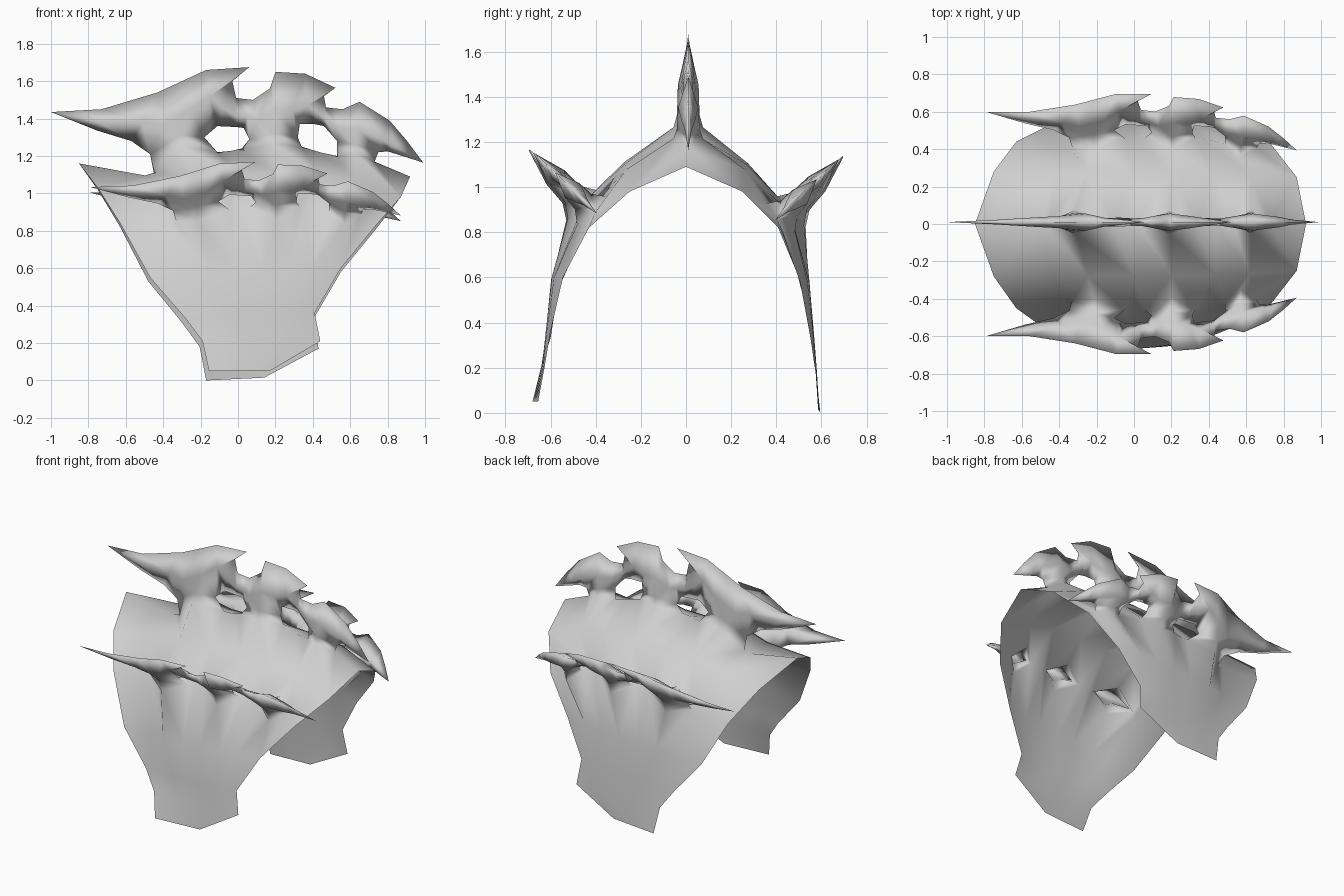
import bpy, bmesh
from mathutils import Vector

if "Cube" in bpy.data.objects:
    bpy.data.objects.remove(bpy.data.objects["Cube"])

grey = bpy.data.materials.new("light grey")
grey.diffuse_color = (0.63, 0.63, 0.63, 1)
grey.use_nodes = True
grey.node_tree.nodes["Principled BSDF"].inputs["Base Color"].default_value = grey.diffuse_color

# Arched shell: each row is left edge, right edge, outward bulge (y, z)
rows = [
    ((-.155, -.68, .05), (.17, -.655, .05), (0, 0)),
    ((-.19, -.64, .21), (.44, -.625, .21), (-.005, 0)),
    ((-.28, -.60, .33), (.41, -.60, .36), (-.02, 0)),
    ((-.47, -.565, .55), (.55, -.545, .60), (-.04, .01)),
    ((-.63, -.45, .84), (.73, -.43, .82), (-.025, .07)),
    ((-.75, -.28, 1.03), (.87, -.25, .98), (-.01, .10)),
    ((-.85, 0, 1.16), (.92, 0, 1.09), (0, .10)),
    ((-.75, .28, 1.02), (.87, .25, .98), (.01, .10)),
    ((-.63, .44, .82), (.73, .43, .80), (.025, .07)),
    ((-.48, .515, .53), (.55, .505, .58), (.035, .01)),
    ((-.30, .555, .31), (.41, .55, .34), (.015, 0)),
    ((-.205, .575, .18), (.43, .575, .17), (.005, 0)),
    ((-.17, .595, 0), (.14, .585, .015), (0, 0)),
]
# column position and share of the bulge; crest rows dip beside the first post
cols = [(0, 0), (.2, .3), (.31, .9), (.46, 1), (.588, 1.1),
        (.73, 1.1), (.845, .9), (1, 0)]
dips = {4: -.2, 6: -.5, 8: -.2}
post_cols = (2, 4, 6)

bm = bmesh.new()
grid = []
for r, (left, right, (by, bz)) in enumerate(rows):
    line = []
    for c, (f, share) in enumerate(cols):
        if c == 1:
            share = dips.get(r, share)
        p = Vector(left).lerp(Vector(right), f)
        line.append(bm.verts.new(p + Vector((0, by, bz)) * share))
    grid.append(line)
for a, b in zip(grid, grid[1:]):
    for i in range(len(cols) - 1):
        bm.faces.new((a[i], a[i + 1], b[i + 1], b[i]))

# diamond openings where the hollow posts leave the shell
centres = [grid[r][c] for r in dips for c in post_cols]
res = bmesh.ops.bevel(bm, geom=centres, offset=.085, segments=1,
                      profile=.5, affect='VERTICES')
hole_faces = [f for f in res["faces"] if f.is_valid and len(f.verts) == 4
              and f.calc_area() < .03]
holes = [(f.calc_center_median(), list(f.verts)) for f in hole_faces]
bmesh.ops.delete(bm, geom=hole_faces, context='FACES_ONLY')

# Crest stations: top x, top z, bottom x, bottom z, half thickness
stations = [
    (-1, 1.435, -1, 1.435, 0), (-.73, 1.45, -.75, 1.335, .012),
    (-.43, 1.54, -.57, 1.28, .026), (-.30, 1.60, -.47, 1.21, .032),
    (-.17, 1.66, -.31, 1.31, .045), (.06, 1.675, -.18, 1.30, .022),
    (-.03, 1.60, -.11, 1.36, .024), (-.01, 1.51, -.01, 1.355, .02),
    (.08, 1.50, .03, 1.35, .022), (.17, 1.56, .06, 1.29, .032),
    (.20, 1.65, .19, 1.32, .046), (.36, 1.64, .32, 1.30, .034),
    (.52, 1.565, .33, 1.37, .022), (.46, 1.52, .41, 1.37, .02),
    (.47, 1.46, .46, 1.36, .02), (.56, 1.45, .53, 1.28, .032),
    (.65, 1.49, .63, 1.26, .045), (.81, 1.39, .75, 1.22, .028),
    (.90, 1.285, .80, 1.225, .014), (.99, 1.165, .99, 1.165, 0),
]
# ridge points behind the hooked tips
ridge = {5: (-.15, 1.52), 11: (.29, 1.44), 12: (.37, 1.47)}
# post centre station -> foot left (x, z), foot right (x, z), side height
posts = {4: ((-.45, 1.11), (-.11, 1.22), 1.25),
         10: ((.02, 1.24), (.34, 1.25), 1.265),
         16: ((.53, 1.20), (.73, 1.17), 1.215)}


def crest(place, foot_t, foot_drop):
    """Lens-section blade on three hollow posts that flare into the shell."""
    def vert(x, t, z):
        return bm.verts.new(place(x, t, z))

    feet = {}
    for i, (fl, fr, fz) in posts.items():
        x = stations[i][2]
        ring = min(holes, key=lambda h: (h[0] - Vector(place(x, 0, 1.22))).length)[1]
        ring = sorted(ring, key=lambda v: v.co.x)
        left, right, mids = ring[0], ring[3], ring[1:3]
        target = {s: Vector(place(x, s * foot_t, fz - foot_drop)) for s in (-1, 1)}
        axis = target[1] - target[-1]
        mids.sort(key=lambda v: v.co.dot(axis))
        left.co = place(fl[0], 0, fl[1])
        right.co = place(fr[0], 0, fr[1])
        mids[0].co, mids[1].co = target[-1], target[1]
        feet[i] = {-1: (left, mids[0], right), 1: (left, mids[1], right)}

    for s in (-1, 1):
        strip = []
        for i, (tx, tz, bx, bz, t) in enumerate(stations):
            neck = .05 if i in posts else 0
            mx, mz = ridge.get(i, (bx + (tx - bx) * .4, bz + (tz - bz) * .4))
            if t == 0:
                mx, mz = tx, tz
            strip.append((vert(tx, 0, tz), vert(mx, s * t, mz),
                          vert(bx, s * neck, bz)))
        for a, b in zip(strip, strip[1:]):
            for k in (0, 1):
                bm.faces.new((a[k], b[k], b[k + 1], a[k + 1]))
        # post walls
        for i in posts:
            foot = feet[i][s]
            neck = [strip[j][2] for j in (i - 1, i, i + 1)]
            for k in (0, 1):
                bm.faces.new((neck[k], neck[k + 1], foot[k + 1], foot[k]))


def side_place(s, drop):
    """Smaller crest leaning outward over one flank."""
    def place(x, t, z):
        d = (z - 1.66) * .78
        return (.045 + .834 * x,
                s * (.69 + d * .69 + t * .72 - .03 * x),
                1.16 - drop + d * .72 - t * .69)
    return place


crest(lambda x, t, z: (x, t + .01, z), .065, 0)      # top crest
crest(side_place(-1, 0), .09, .025)                  # front crest
crest(side_place(1, .03), .09, .025)                 # back crest

# weld the halves and turn all faces outward
bmesh.ops.remove_doubles(bm, verts=bm.verts, dist=.0005)
bmesh.ops.recalc_face_normals(bm, faces=bm.faces)
bm.normal_update()
legs = [f for f in bm.faces if f.calc_center_median().z < .5]
if sum(f.normal.y * f.calc_center_median().y for f in legs) < 0:
    bmesh.ops.reverse_faces(bm, faces=bm.faces)
for f in bm.faces:
    f.smooth = True

me = bpy.data.meshes.new("crested_shell")
bm.to_mesh(me)
bm.free()
me.materials.append(grey)
shell = bpy.data.objects.new("crested_shell", me)
bpy.context.collection.objects.link(shell)
